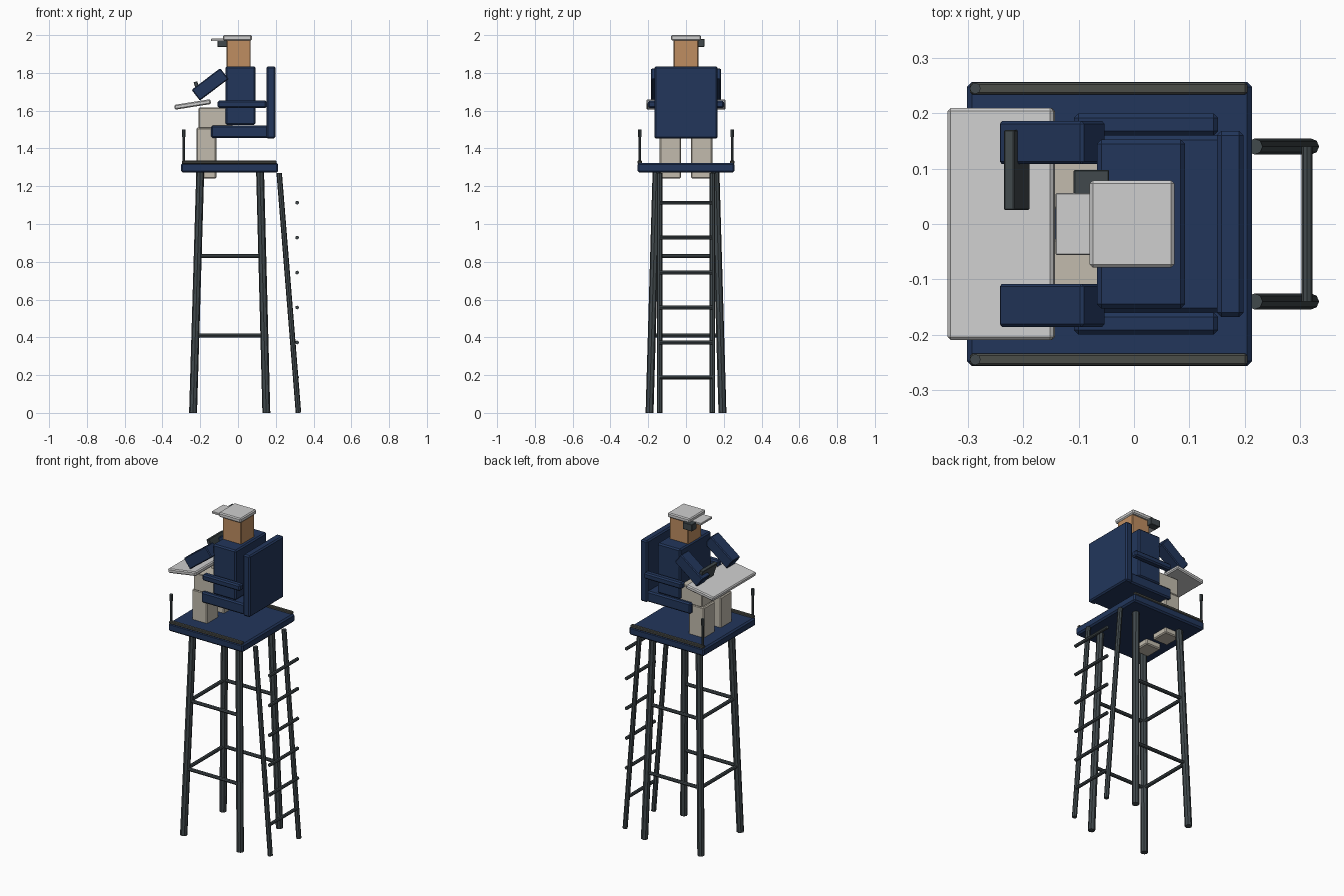
import bpy
import math
from mathutils import Vector

if "Cube" in bpy.data.objects:
    bpy.data.objects.remove(bpy.data.objects["Cube"], do_unlink=True)


def material(name, colour):
    m = bpy.data.materials.new(name)
    m.use_nodes = True
    m.diffuse_color = (*colour, 1)
    m.node_tree.nodes["Principled BSDF"].inputs["Base Color"].default_value = (*colour, 1)
    return m


NAVY = material("navy blue", (0.016, 0.037, 0.105))
STEEL = material("dark steel", (0.052, 0.066, 0.072))
RAIL = material("rail grey", (0.07, 0.074, 0.066))
WHITE = material("pale grey", (0.62, 0.62, 0.62))
BEIGE = material("trouser beige", (0.54, 0.5, 0.42))
SKIN = material("skin tan", (0.52, 0.27, 0.12))


def box(name, lo, hi, mat, bevel=0.006, tilt=0):
    """Chamfered box between two corners, tilted about its own y axis."""
    lo, hi = Vector(lo), Vector(hi)
    bpy.ops.mesh.primitive_cube_add(size=1, location=(lo + hi) / 2)
    ob = bpy.context.object
    ob.name = name
    ob.scale = hi - lo
    bpy.ops.object.transform_apply(location=False, rotation=False, scale=True)
    ob.rotation_euler.y = math.radians(tilt)
    ob.data.materials.append(mat)
    if bevel:
        mod = ob.modifiers.new("chamfer", "BEVEL")
        mod.width = bevel
        mod.segments = 1
    return ob


def rod(name, a, b, radius, mat=STEEL, sides=8):
    """Straight round bar from a to b."""
    a, b = Vector(a), Vector(b)
    bpy.ops.mesh.primitive_cylinder_add(vertices=sides, radius=radius,
                                        depth=(b - a).length, location=(a + b) / 2)
    ob = bpy.context.object
    ob.name = name
    ob.rotation_mode = "QUATERNION"
    ob.rotation_quaternion = (b - a).to_track_quat("Z", "Y")
    ob.data.materials.append(mat)
    return ob


# Platform
box("platform", (-0.302, -0.257, 1.272), (0.213, 0.257, 1.323), NAVY, 0.009)

# Splayed legs
TOP = 1.275


def leg_point(front, side, z):
    t = z / TOP
    foot, head = (-0.238, -0.2) if front else (0.15, 0.117)
    return Vector((foot + (head - foot) * t, side * (0.193 - 0.037 * t), z))


for side, label in ((-1, "right"), (1, "left")):
    for front in (True, False):
        rod(f"{'front' if front else 'rear'}_leg_{label}", leg_point(front, side, 0),
            leg_point(front, side, TOP), 0.021)

# Cross braces on three sides, open on the ladder side
for i, z in enumerate((0.41, 0.83)):
    for side in (-1, 1):
        rod(f"side_brace_{i}_{side}", leg_point(True, side, z), leg_point(False, side, z), 0.011)
    rod(f"front_brace_{i}", leg_point(True, -1, z), leg_point(True, 1, z), 0.011)

# Ladder
for side in (-1, 1):
    rod(f"ladder_rail_{side}", (0.32, side * 0.14, 0), (0.218, side * 0.14, 1.27), 0.0145)
for i in range(6):
    z = 0.185 * (i + 1) + 0.003
    rod(f"ladder_rung_{i}", (0.313, -0.14, z), (0.313, 0.14, z), 0.01)

# Low edge rails and front posts
for side in (-1, 1):
    y = side * 0.245
    box(f"edge_rail_{side}", (-0.296, y - 0.011, 1.318), (0.205, y + 0.011, 1.336), RAIL, 0.004)
    rod(f"front_post_{side}", (-0.287, y, 1.32), (-0.287, y, 1.47), 0.007)
    rod(f"post_cap_{side}", (-0.287, y, 1.46), (-0.287, y, 1.5), 0.01)

# Chair
box("chair_back", (0.15, -0.168, 1.453), (0.198, 0.168, 1.835), NAVY, 0.008)
box("chair_seat", (-0.142, -0.16, 1.455), (0.195, 0.16, 1.522), NAVY, 0.008)
for side in (-1, 1):
    y = side * 0.18
    box(f"armrest_{side}", (-0.108, y - 0.02, 1.615), (0.152, y + 0.02, 1.654), NAVY, 0.008)

# Seated figure
box("torso", (-0.067, -0.153, 1.525), (0.092, 0.153, 1.835), NAVY, 0.008)
box("head", (-0.06, -0.065, 1.83), (0.067, 0.065, 1.975), SKIN, 0.004)
for side in (-1, 1):
    y = side * 0.083
    box(f"thigh_{side}", (-0.208, y - 0.056, 1.508), (-0.03, y + 0.056, 1.616), BEIGE, 0.004)
    box(f"shin_{side}", (-0.22, y - 0.056, 1.24), (-0.115, y + 0.056, 1.51), BEIGE, 0.006)
    y = side * 0.147
    box(f"arm_{side}", (-0.243, y - 0.039, 1.703), (-0.053, y + 0.039, 1.775), NAVY, 0.005, -37)

# Cap, brim and head-mounted device
box("cap", (-0.08, -0.079, 1.972), (0.073, 0.079, 2.0), WHITE, 0.006)
box("cap_brim", (-0.142, -0.056, 1.968), (-0.07, 0.056, 1.981), WHITE, 0.002)
box("headset", (-0.109, 0.052, 1.938), (-0.045, 0.098, 1.98), STEEL, 0.002)

# Tilted desk and handheld panel
box("desk", (-0.337, -0.21, 1.62), (-0.143, 0.21, 1.646), WHITE, 0.006, -9)
box("hand_panel", (-0.222, 0.025, 1.665), (-0.202, 0.17, 1.755), STEEL, 0.002, -18)
